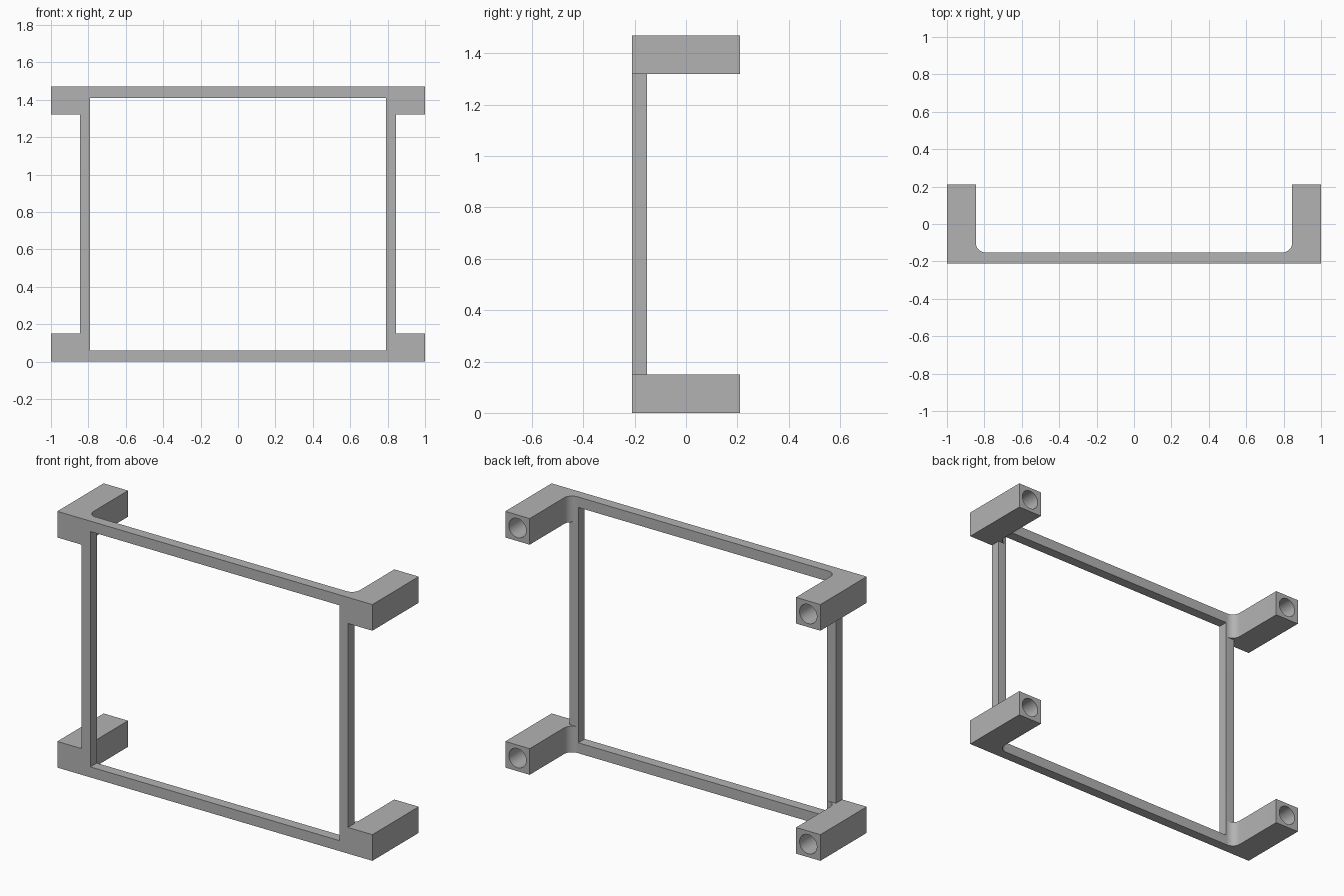
import bpy
import bmesh
from math import pi, sin, cos, radians
from mathutils import Matrix, Vector

if "Cube" in bpy.data.objects:
    bpy.data.objects.remove(bpy.data.objects["Cube"], do_unlink=True)

HALF_X, HALF_Y, HEIGHT = 1.0, 0.21, 1.47
MID = HEIGHT / 2
ARM = 0.155            # arm width
ARM_H = 0.15           # arm height
RAIL = 0.06            # rail height
OPEN_X = 0.79          # half width of the opening
BACK = -0.152          # rear face of the flat frame
FILLET = 0.05
HOLE_R = 0.055
HOLE_DEPTH = 0.32
INNER = HALF_X - ARM

grey = bpy.data.materials.new("plain_grey")
grey.use_nodes = True
colour = (0.45, 0.45, 0.45, 1)
grey.diffuse_color = colour
grey.node_tree.nodes["Principled BSDF"].inputs["Base Color"].default_value = colour


def make_object(name, bm):
    """Turn a bmesh into an object centred on the frame's mid height."""
    bmesh.ops.recalc_face_normals(bm, faces=bm.faces)
    mesh = bpy.data.meshes.new(name)
    bm.to_mesh(mesh)
    bm.free()
    mesh.materials.append(grey)
    obj = bpy.data.objects.new(name, mesh)
    obj.location.z = MID
    bpy.context.collection.objects.link(obj)
    return obj


def prism(name, outline, bottom, top):
    """Extrude an outline in plan between two heights."""
    bm = bmesh.new()
    face = bm.faces.new([bm.verts.new((x, y, bottom - MID)) for x, y in outline])
    result = bmesh.ops.extrude_face_region(bm, geom=[face])
    verts = [v for v in result["geom"] if isinstance(v, bmesh.types.BMVert)]
    bmesh.ops.translate(bm, verts=verts, vec=Vector((0, 0, top - bottom)))
    return make_object(name, bm)


def bar(name, x0, x1, bottom, top):
    outline = [(x0, -HALF_Y), (x1, -HALF_Y), (x1, BACK), (x0, BACK)]
    return prism(name, outline, bottom, top)


# Corner bracket: arm with a rounded inside corner
arc = [(INNER - FILLET + FILLET * cos(a), BACK + FILLET - FILLET * sin(a))
       for a in (pi / 2 * i / 12 for i in range(13))]
outline = [(OPEN_X, -HALF_Y), (HALF_X, -HALF_Y), (HALF_X, HALF_Y), (INNER, HALF_Y)]
frame = prism("mounting_frame", outline + arc + [(OPEN_X, BACK)], 0, ARM_H)

# Half rail and half post, running past the mirror planes
rail = bar("rail", -0.1, OPEN_X + 0.03, 0, RAIL)
post = bar("post", OPEN_X, INNER, 0.03, MID + 0.1)

# Blind round hole in the arm's rear end
bm = bmesh.new()
bmesh.ops.create_cone(bm, cap_ends=True, segments=40, radius1=HOLE_R,
                      radius2=HOLE_R, depth=2 * HOLE_DEPTH)
bm.transform(Matrix.Translation((HALF_X - ARM / 2, HALF_Y, ARM_H / 2 - MID))
             @ Matrix.Rotation(pi / 2, 4, 'X'))
hole = make_object("hole_cutter", bm)

helpers = [(rail, 'UNION'), (post, 'UNION'), (hole, 'DIFFERENCE')]
for helper, operation in helpers:
    helper.hide_render = True
    mod = frame.modifiers.new(helper.name, 'BOOLEAN')
    mod.object, mod.operation, mod.solver = helper, operation, 'EXACT'

# Mirror the quarter left to right and bottom to top
mirror = frame.modifiers.new("mirror", 'MIRROR')
mirror.use_axis = (True, False, True)
mirror.use_bisect_axis = (True, False, True)
mirror.use_bisect_flip_axis = (False, False, True)

# Bake the modifiers and remove the helpers
bpy.context.view_layer.update()
depsgraph = bpy.context.evaluated_depsgraph_get()
baked = bpy.data.meshes.new_from_object(frame.evaluated_get(depsgraph))
frame.modifiers.clear()
frame.data = baked
for helper, _ in helpers:
    bpy.data.objects.remove(helper, do_unlink=True)

# Tidy the mirror seams and shade the curved faces smooth
bm = bmesh.new()
bm.from_mesh(baked)
bmesh.ops.remove_doubles(bm, verts=bm.verts, dist=0.0001)
bmesh.ops.dissolve_limit(bm, angle_limit=radians(0.5), verts=bm.verts, edges=bm.edges)
bmesh.ops.recalc_face_normals(bm, faces=bm.faces)
bm.to_mesh(baked)
bm.free()

bpy.ops.object.select_all(action='DESELECT')
frame.select_set(True)
bpy.context.view_layer.objects.active = frame
bpy.ops.object.shade_smooth_by_angle(angle=radians(30))
